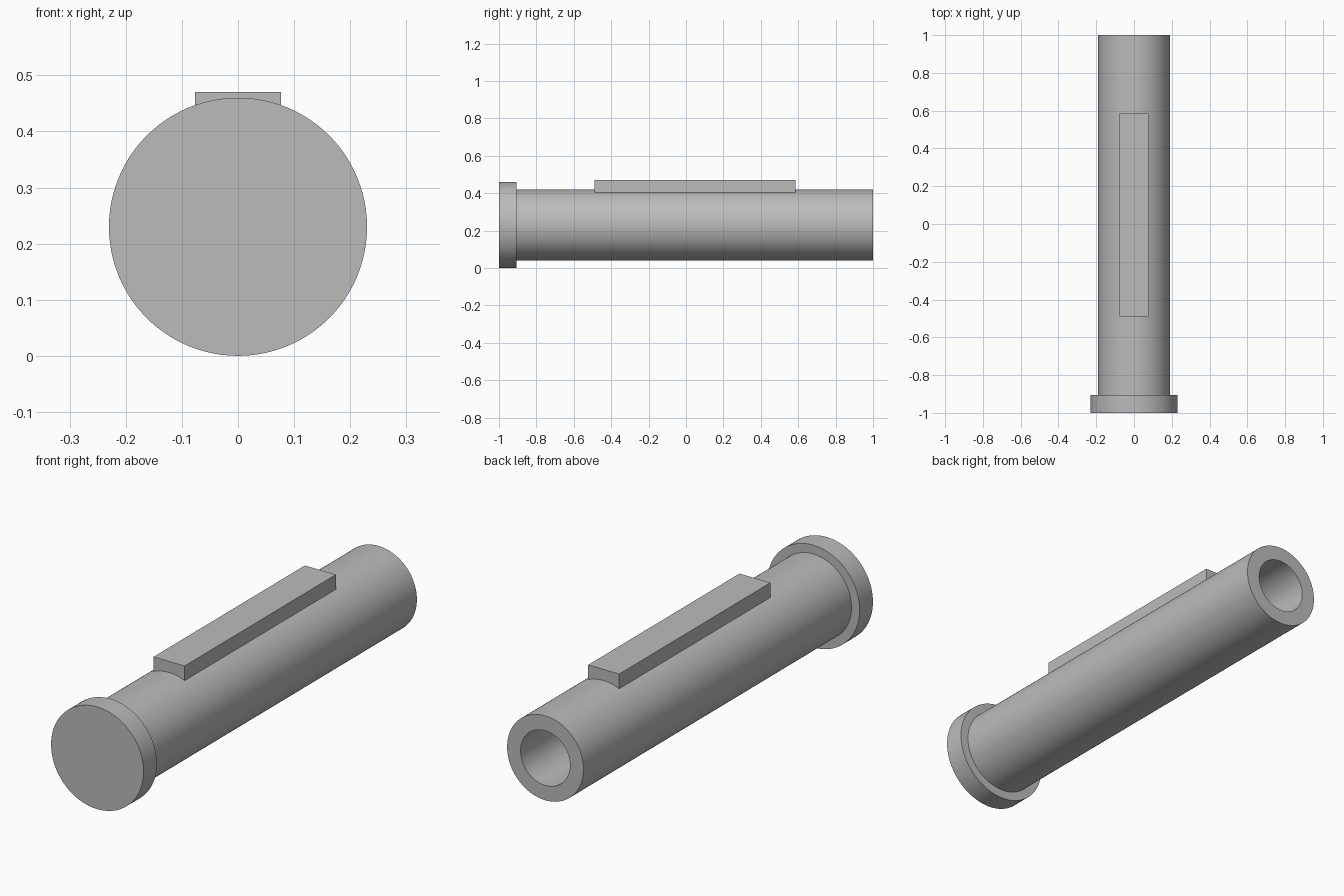
import bpy
import bmesh
import math
from mathutils import Matrix, Vector

if "Cube" in bpy.data.objects:
    bpy.data.objects.remove(bpy.data.objects["Cube"], do_unlink=True)

AXIS_Z = 0.23      # height of the sleeve's axis
SEGMENTS = 96

grey = bpy.data.materials.new("plain grey")
grey.use_nodes = True
grey.diffuse_color = (0.5, 0.5, 0.5, 1)
grey.node_tree.nodes["Principled BSDF"].inputs["Base Color"].default_value = (0.5, 0.5, 0.5, 1)


def add_object(name, bm):
    bmesh.ops.recalc_face_normals(bm, faces=bm.faces)
    mesh = bpy.data.meshes.new(name)
    bm.to_mesh(mesh)
    bm.free()
    mesh.materials.append(grey)
    obj = bpy.data.objects.new(name, mesh)
    bpy.context.collection.objects.link(obj)
    return obj


# Flanged sleeve: profile of (radius, y) spun about the long axis, with a blind bore
profile = [(0, -1), (0.23, -1), (0.23, -0.905), (0.19, -0.905),
           (0.19, 1), (0.123, 1), (0.123, -0.905), (0, -0.905)]
bm = bmesh.new()
verts = [bm.verts.new((r, y, AXIS_Z)) for r, y in profile]
edges = [bm.edges.new(pair) for pair in zip(verts, verts[1:])]
bmesh.ops.spin(bm, geom=verts + edges, cent=(0, 0, AXIS_Z), axis=(0, 1, 0),
               angle=math.tau, steps=SEGMENTS, use_merge=True)
bmesh.ops.remove_doubles(bm, verts=bm.verts, dist=0.0001)
sleeve = add_object("flanged_sleeve", bm)

bpy.ops.object.select_all(action="DESELECT")
sleeve.select_set(True)
bpy.context.view_layer.objects.active = sleeve
bpy.ops.object.shade_smooth_by_angle(angle=math.radians(30))

# Flat key bar seated in the top of the sleeve
low, high = Vector((-0.077, -0.49, 0.395)), Vector((0.077, 0.585, 0.47))
bm = bmesh.new()
bmesh.ops.create_cube(bm, size=1, matrix=Matrix.Translation((low + high) / 2)
                      @ Matrix.Diagonal((*(high - low), 1)))
add_object("key_bar", bm)
